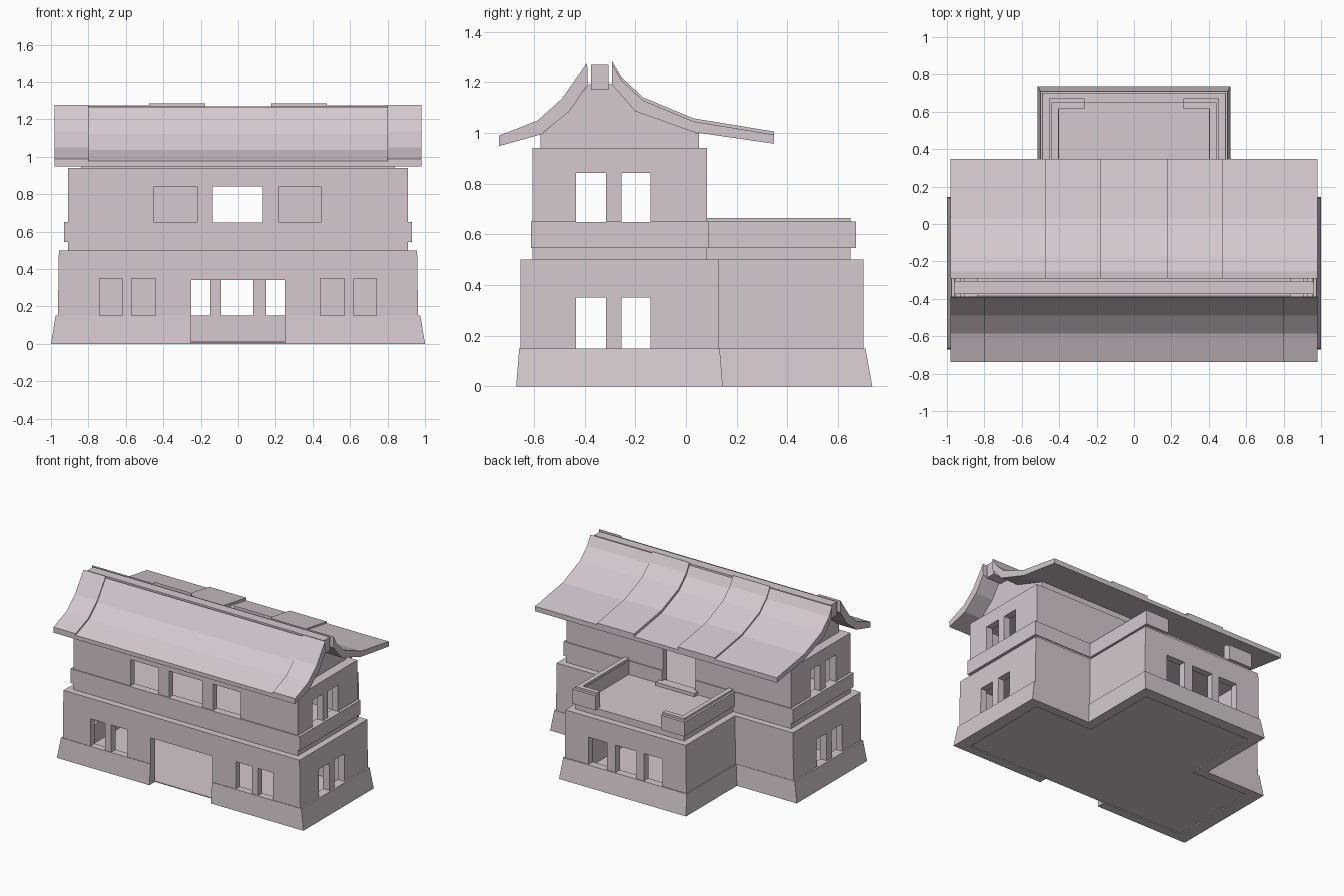
import bpy, bmesh

cube = bpy.data.objects.get("Cube")
if cube:
    bpy.data.objects.remove(cube, do_unlink=True)

# Single plaster colour
plaster = bpy.data.materials.new("pale_mauve_plaster")
plaster.use_nodes = True
colour = (0.66, 0.58, 0.63, 1)
plaster.diffuse_color = colour
plaster.node_tree.nodes["Principled BSDF"].inputs["Base Color"].default_value = colour


def loft(name, rings):
    """Closed solid through matching rings of points."""
    bm = bmesh.new()
    loops = [[bm.verts.new(p) for p in ring] for ring in rings]
    n = len(loops[0])
    for a, b in zip(loops, loops[1:]):
        for i in range(n):
            j = (i + 1) % n
            bm.faces.new((a[i], a[j], b[j], b[i]))
    bm.faces.new(loops[0][::-1])
    bm.faces.new(loops[-1])
    bmesh.ops.recalc_face_normals(bm, faces=bm.faces)
    mesh = bpy.data.meshes.new(name)
    bm.to_mesh(mesh)
    bm.free()
    mesh.materials.append(plaster)
    obj = bpy.data.objects.new(name, mesh)
    bpy.context.collection.objects.link(obj)
    return obj


def rect(x0, x1, y0, y1, z):
    return [(x0, y0, z), (x1, y0, z), (x1, y1, z), (x0, y1, z)]


def box(name, x0, x1, y0, y1, z0, z1):
    return loft(name, [rect(x0, x1, y0, y1, z) for z in (z0, z1)])


def tee(x, wing, front, back, wing_back, z):
    """T-shaped footprint: main house plus rear wing."""
    half = [(x, front), (x, back), (wing, back), (wing, wing_back)]
    return [(a, b, z) for a, b in half] + [(-a, b, z) for a, b in reversed(half)]


def extrude_profile(name, profile, x0, x1):
    return loft(name, [[(x, y, z) for y, z in profile] for x in (x0, x1)])


def cut(target, cutters):
    for c in cutters:
        mod = target.modifiers.new("opening", "BOOLEAN")
        mod.operation = "DIFFERENCE"
        mod.solver = "EXACT"
        mod.object = c
    bpy.context.view_layer.update()
    evaluated = target.evaluated_get(bpy.context.evaluated_depsgraph_get())
    mesh = bpy.data.meshes.new_from_object(evaluated)
    target.modifiers.clear()
    target.data = mesh
    for c in cutters:
        bpy.data.objects.remove(c, do_unlink=True)


def side_windows(z0, z1):
    """Two panes in each end wall."""
    return [box("cutter", s - 0.3, s + 0.3, y0, y1, z0, z1)
            for s in (-1, 1) for y0, y1 in ((-0.435, -0.315), (-0.255, -0.14))]


# Ground storey with flared plinth
ground = loft("ground_storey", [
    tee(1.0, 0.515, -0.67, 0.145, 0.735, 0),
    tee(0.975, 0.5, -0.658, 0.133, 0.708, 0.15),
    tee(0.963, 0.493, -0.654, 0.13, 0.7, 0.15),
    tee(0.958, 0.488, -0.654, 0.13, 0.7, 0.5)])
openings = [loft("cutter", [tee(0.91, 0.44, -0.605, 0.08, 0.65, z) for z in (-0.1, 0.46)])]
openings.append(box("cutter", -0.25, 0.25, -0.8, -0.5, -0.1, 0.34))
for s in (-1, 1):
    for a, b in ((0.44, 0.57), (0.62, 0.74)):
        openings.append(box("cutter", min(s * a, s * b), max(s * a, s * b), -0.8, -0.5, 0.15, 0.35))
for a, b in ((-0.3, -0.15), (-0.09, 0.08), (0.15, 0.3)):
    openings.append(box("cutter", a, b, 0.6, 0.9, 0.15, 0.35))
cut(ground, openings + side_windows(0.15, 0.35))
loft("ground_floor", [tee(0.93, 0.46, -0.62, 0.1, 0.67, z) for z in (0.008, 0.014)])

# Upper storey with projecting belt
upper = loft("upper_storey", [
    rect(-0.91 - e, 0.91 + e, -0.605 - e / 3, 0.083 + e / 3, z)
    for z, e in ((0.49, 0), (0.545, 0), (0.545, 0.02), (0.65, 0.02), (0.65, 0), (0.94, 0))])
openings = [box("cutter", -0.86, 0.86, -0.555, 0.035, 0.55, 0.9)]
for a, b in ((-0.45, -0.22), (-0.137, 0.13), (0.22, 0.445)):
    openings.append(box("cutter", a, b, -0.8, -0.5, 0.648, 0.842))
openings.append(box("cutter", -0.137, 0.13, 0, 0.3, 0.56, 0.842))
cut(upper, openings + side_windows(0.648, 0.842))

# Rear terrace, parapet and door step
box("terrace_floor", -0.44, 0.44, 0.06, 0.65, 0.49, 0.55)
box("door_step", -0.16, 0.155, 0.06, 0.13, 0.54, 0.575)
for s, side in ((-1, "right"), (1, "left")):
    for part, out, inner, end, z0, z1 in (("parapet", 0.455, 0.4, 0.67, 0.545, 0.65),
                                          ("parapet_cap", 0.44, 0.405, 0.65, 0.65, 0.665)):
        thick = out - inner
        plan = [(out, 0.08), (out, end), (0.265, end), (0.265, end - thick),
                (inner, end - thick), (inner, 0.08)]
        loft(f"{side}_{part}", [[(s * x, y, z) for x, y in plan] for z in (z0, z1)])

# Gable infill and ridge beam
box("eave_plate", -0.84, 0.84, -0.575, 0.052, 0.93, 1.0)
gable = [(-0.575, 0.99), (-0.47, 1.08), (-0.385, 1.19), (-0.29, 1.19),
         (-0.2, 1.09), (0.03, 1.005), (0.052, 0.99)]
extrude_profile("gable_core", gable, -0.84, 0.84)
box("ridge_beam", -0.96, 0.96, -0.375, -0.305, 1.17, 1.27)

# Curved roof slopes: upper line then lower line
front_top = [(-0.39, 1.265), (-0.49, 1.122), (-0.585, 1.037), (-0.737, 0.977)]
front_low = [(-0.737, 0.948), (-0.575, 0.993), (-0.46, 1.085), (-0.388, 1.19)]
back_top = [(-0.292, 1.265), (-0.255, 1.2), (-0.17, 1.12), (0.03, 1.037), (0.348, 0.985)]
back_low = [(0.348, 0.957), (0.03, 1.003), (-0.2, 1.085), (-0.292, 1.19)]


def roof_strip(name, top, low, x0, x1, lift):
    extrude_profile(name, [(y, z + lift) for y, z in top] + low, x0, x1)


roof_strip("front_roof", front_top, front_low, -0.8, 0.8, 0)
roof_strip("back_roof_middle", back_top, back_low, -0.177, 0.177, 0)
for s, side in ((-1, "right"), (1, "left")):
    for name, top, low, a, b, lift in (
            ("front_roof_end", front_top, front_low, 0.8, 0.98, 0.012),
            ("back_roof_raised", back_top, back_low, 0.177, 0.477, 0.02),
            ("back_roof_end", back_top, back_low, 0.477, 0.98, 0.008)):
        roof_strip(f"{side}_{name}", top, low, s * a, s * b, lift)
